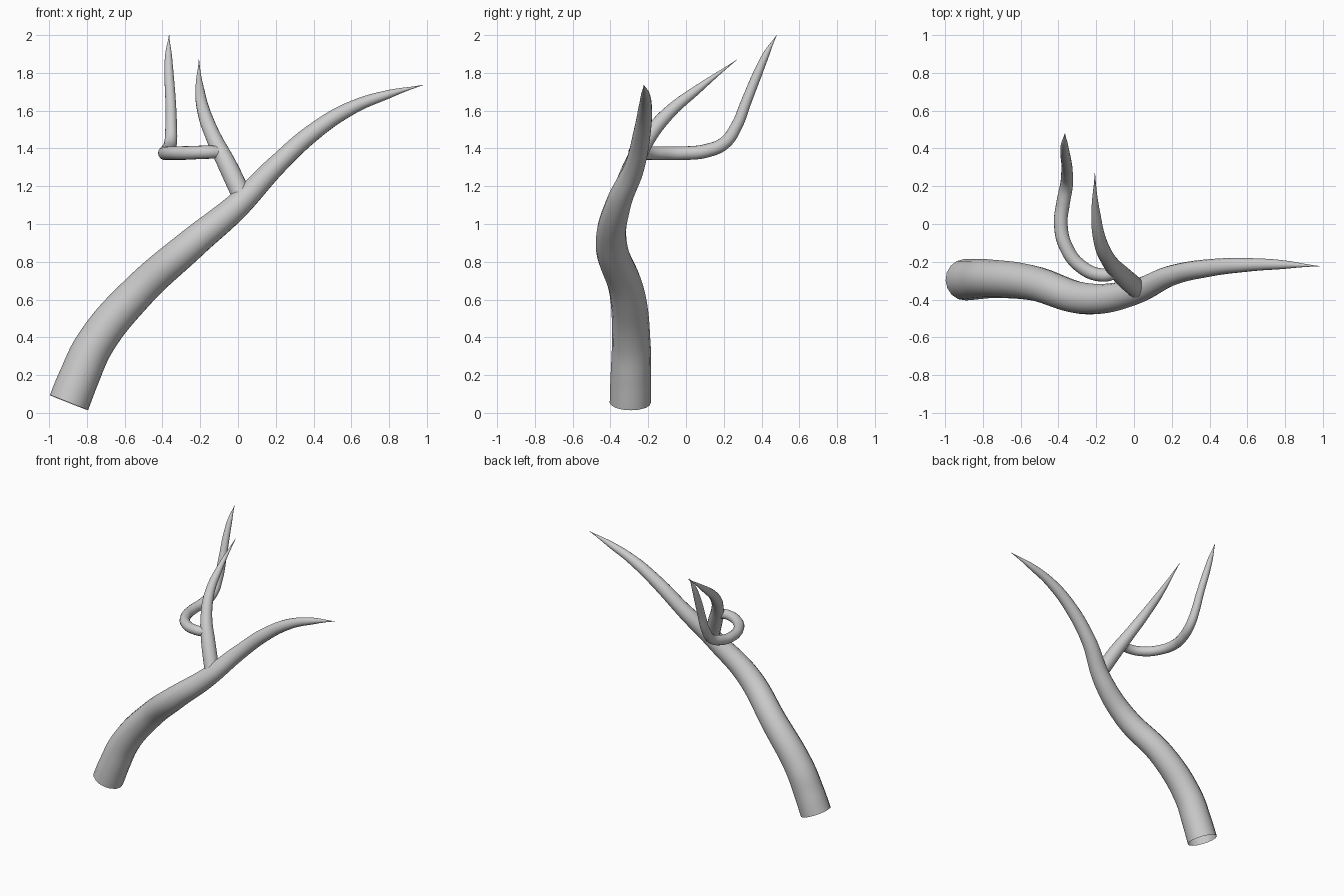
import bpy


def limb(name, points):
    """Smooth tapered tube through (x, y, z, radius) points, open at the base."""
    cu = bpy.data.curves.new(name, 'CURVE')
    cu.dimensions = '3D'
    cu.bevel_depth = 1.0
    cu.bevel_resolution = 6
    cu.resolution_u = 10
    sp = cu.splines.new('BEZIER')
    sp.radius_interpolation = 'CARDINAL'
    sp.bezier_points.add(len(points) - 1)
    for bp, (x, y, z, r) in zip(sp.bezier_points, points):
        bp.co = (x, y, z)
        bp.radius = r
        bp.handle_left_type = bp.handle_right_type = 'AUTO'
    ob = bpy.data.objects.new(name, cu)
    bpy.context.collection.objects.link(ob)
    bpy.ops.object.select_all(action='DESELECT')
    ob.select_set(True)
    bpy.context.view_layer.objects.active = ob
    bpy.ops.object.convert(target='MESH')
    bpy.ops.object.shade_smooth()


# Main bough, from the thick cut end to the tip
limb("main_branch", [
    (-0.895, -0.295, 0.054, 0.109), (-0.845, -0.293, 0.18, 0.107),
    (-0.755, -0.29, 0.37, 0.102),
    (-0.535, -0.312, 0.635, 0.093), (-0.25, -0.395, 0.89, 0.083),
    (0.0, -0.36, 1.10, 0.068), (0.2, -0.272, 1.307, 0.054),
    (0.4, -0.232, 1.487, 0.046), (0.6, -0.216, 1.614, 0.036),
    (0.8, -0.215, 1.688, 0.022), (0.98, -0.223, 1.736, 0.001)])

# Side branch rising from the bough and leaning back
limb("side_branch", [
    (0.02, -0.345, 1.15, 0.052), (-0.06, -0.275, 1.32, 0.050),
    (-0.125, -0.205, 1.45, 0.042), (-0.178, -0.095, 1.585, 0.035),
    (-0.203, 0.07, 1.72, 0.022), (-0.207, 0.27, 1.87, 0.001)])

# Hooked twig leaving the side branch, curling back then up
limb("hooked_twig", [
    (-0.09, -0.255, 1.38, 0.034), (-0.17, -0.270, 1.38, 0.035),
    (-0.28, -0.225, 1.376, 0.036), (-0.36, -0.12, 1.375, 0.036),
    (-0.387, 0.0, 1.375, 0.036), (-0.375, 0.11, 1.388, 0.036),
    (-0.357, 0.205, 1.430, 0.034), (-0.354, 0.268, 1.52, 0.031),
    (-0.357, 0.32, 1.65, 0.028), (-0.366, 0.385, 1.81, 0.024),
    (-0.368, 0.43, 1.91, 0.016), (-0.365, 0.48, 2.0, 0.001)])
